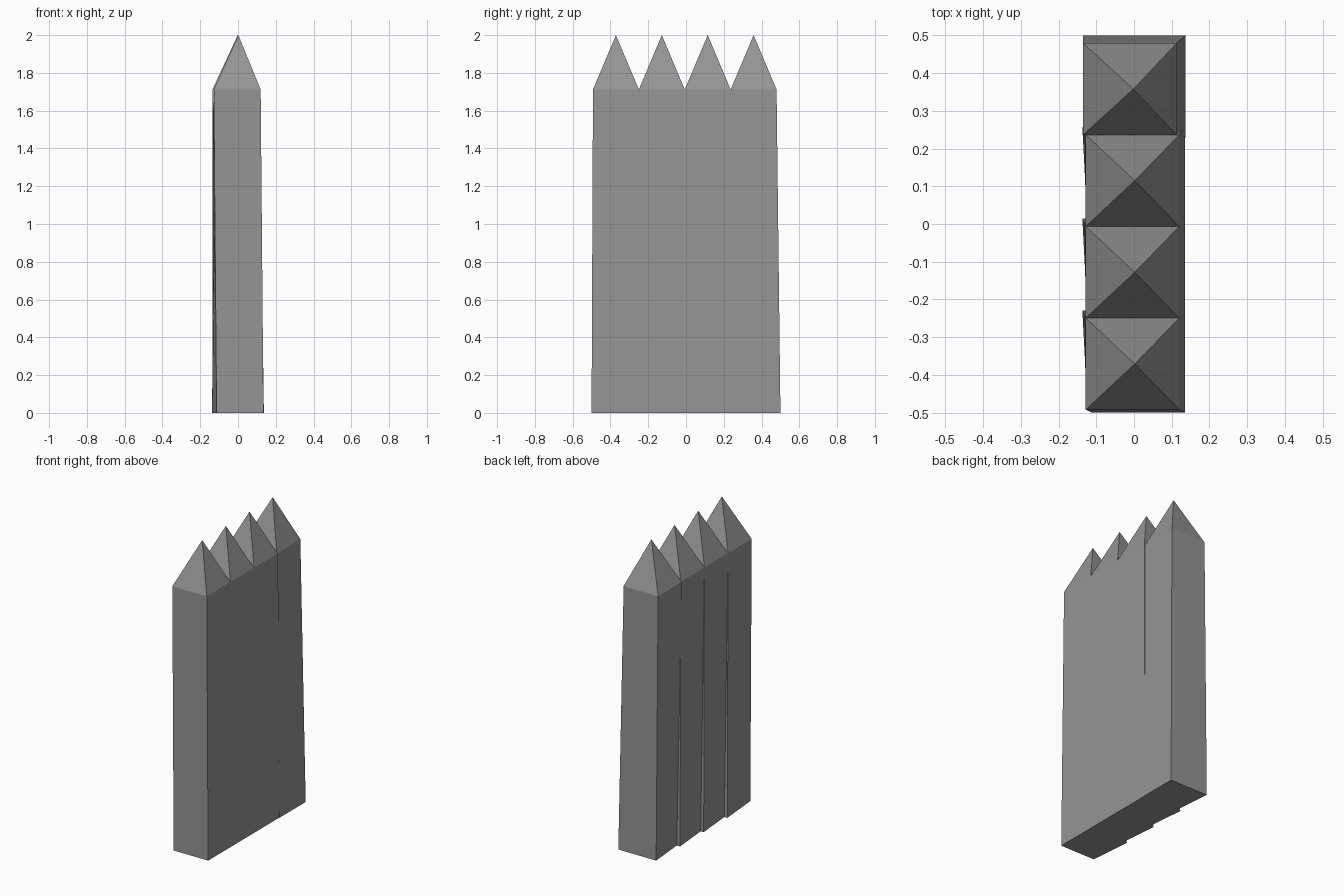
import bpy
import bmesh

# Remove the default cube
cube = bpy.data.objects.get("Cube")
if cube:
    bpy.data.objects.remove(cube, do_unlink=True)

# Single grey material
grey = bpy.data.materials.new("weathered_grey")
grey.use_nodes = True
colour = (0.3, 0.3, 0.3, 1)
grey.diffuse_color = colour
grey.node_tree.nodes["Principled BSDF"].inputs["Base Color"].default_value = colour

# Corner order: front left, front right, back right, back left
BOTTOM = [(-0.113, -0.129), (0.135, -0.129), (0.135, 0.142), (-0.137, 0.142)]
TOP = [(-0.128, -0.1215), (0.12, -0.1215), (0.12, 0.1215), (-0.128, 0.1215)]
SHOULDER = 1.712
MID = 1.15


def make_stake(name, y, lean_bottom, lean_top):
    """A slightly twisted, tapering square post with a pyramid point."""
    bm = bmesh.new()
    rings = []
    for z in (0, MID, SHOULDER):
        t = z / SHOULDER
        lean = lean_bottom + (lean_top - lean_bottom) * t
        ring = []
        for (bx, by), (tx, ty) in zip(BOTTOM, TOP):
            px = bx + (tx - bx) * t + lean
            py = y + by + (ty - by) * t
            ring.append(bm.verts.new((px, py, z)))
        rings.append(ring)
    tip = bm.verts.new((0.002 + lean_top * 0.5, y, 2))

    # Base, walls and point
    bm.faces.new(rings[0][::-1])
    for i in range(4):
        j = (i + 1) % 4
        for low, high in zip(rings, rings[1:]):
            bm.faces.new((low[i], low[j], high[j], high[i]))
        bm.faces.new((rings[-1][i], rings[-1][j], tip))
    bmesh.ops.recalc_face_normals(bm, faces=bm.faces)

    mesh = bpy.data.meshes.new(name)
    bm.to_mesh(mesh)
    bm.free()
    mesh.materials.append(grey)
    bpy.context.collection.objects.link(bpy.data.objects.new(name, mesh))


# Row of four stakes; the rear one leans a little
for i in range(4):
    rear = i == 3
    make_stake(f"stake_{i + 1}", -0.371 + 0.243 * i,
               0.002 if rear else 0, -0.007 if rear else 0)
